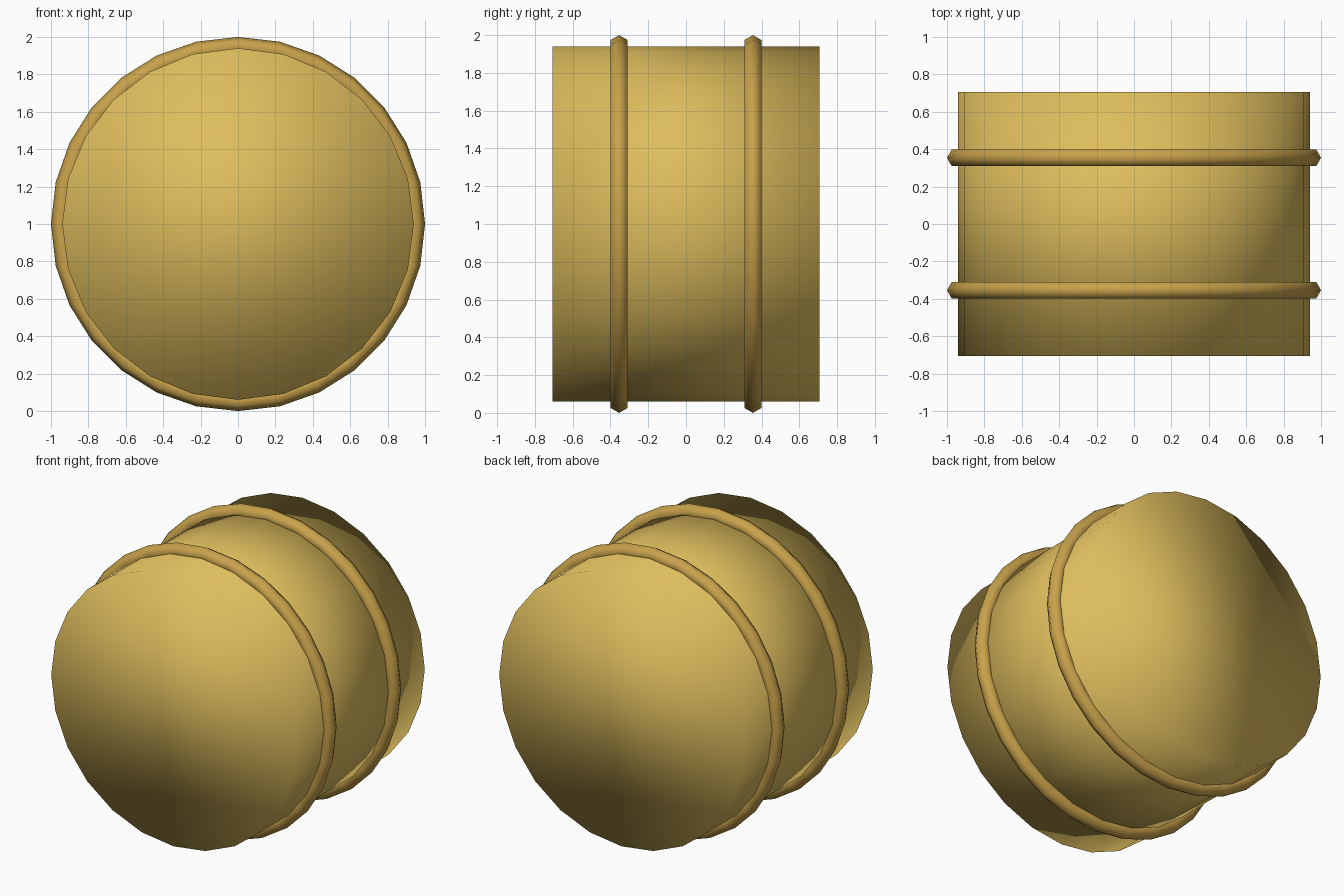
import bpy
from math import pi

if "Cube" in bpy.data.objects:
    bpy.data.objects.remove(bpy.data.objects["Cube"])


def material(name, color):
    mat = bpy.data.materials.new(name)
    mat.diffuse_color = (*color, 1)
    mat.use_nodes = True
    mat.node_tree.nodes["Principled BSDF"].inputs["Base Color"].default_value = mat.diffuse_color
    return mat


def finish(name, mat):
    obj = bpy.context.object
    obj.name = name
    obj.data.materials.append(mat)
    bpy.ops.object.shade_smooth()
    return obj


wood = material("barrel_wood", (0.73, 0.51, 0.11))
band = material("band_metal", (0.58, 0.36, 0.07))

# Closed barrel lying along y, softly shaded right over its rims
bpy.ops.mesh.primitive_cylinder_add(vertices=24, radius=0.94, depth=1.414,
                                    location=(0, 0, 1), rotation=(pi / 2, 0, 0))
finish("barrel_body", wood)

# Two six-sided hoops around the barrel
for name, y in (("front_hoop", -0.354), ("back_hoop", 0.354)):
    bpy.ops.mesh.primitive_torus_add(major_segments=28, minor_segments=6,
                                     major_radius=0.948, minor_radius=0.052,
                                     location=(0, y, 1), rotation=(pi / 2, 0, 0))
    finish(name, band)
